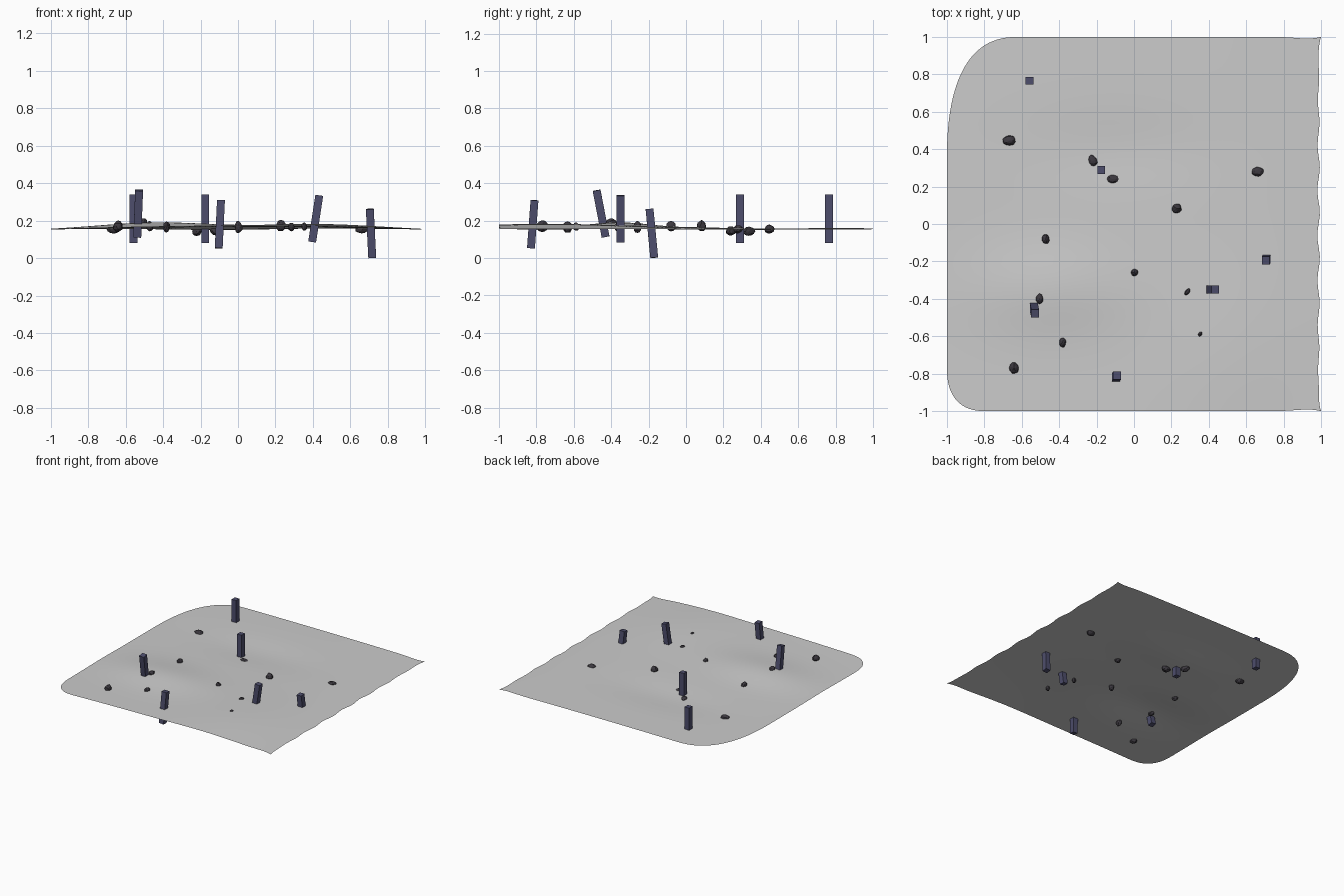
import bpy, bmesh, math, random
from mathutils import Vector, Matrix, noise

if "Cube" in bpy.data.objects:
    bpy.data.objects.remove(bpy.data.objects["Cube"])

random.seed(4)


def material(name, rgb):
    m = bpy.data.materials.new(name)
    m.diffuse_color = (*rgb, 1)
    m.use_nodes = True
    m.node_tree.nodes["Principled BSDF"].inputs["Base Color"].default_value = m.diffuse_color
    return m


GROUND = material("pale grey", (0.6, 0.6, 0.6))
POST = material("slate blue", (0.075, 0.075, 0.15))
ROCK = material("charcoal", (0.045, 0.04, 0.05))


def finish(bm, name, mat, smooth=False):
    mesh = bpy.data.meshes.new(name)
    bm.to_mesh(mesh)
    bm.free()
    mesh.materials.append(mat)
    for p in mesh.polygons:
        p.use_smooth = smooth
    ob = bpy.data.objects.new(name, mesh)
    bpy.context.collection.objects.link(ob)
    return ob


# gently rolling ground sheet
def bump(x, y, cx, cy, rx, ry):
    return math.exp(-((x - cx) / rx) ** 2 - ((y - cy) / ry) ** 2)


def height(x, y):
    z = 0.153 + 0.012 * (1 - x * x) * (1 - 0.5 * y)
    z += 0.026 * bump(x, y, -0.45, -0.35, 0.4, 0.22)
    z += 0.016 * bump(x, y, 0.45, -0.7, 0.4, 0.5)
    z -= 0.012 * bump(x, y, -0.1, 0.4, 0.45, 0.2)
    return z


def corner(t, width, n):
    t = max(0, min(1, t))
    return width * (1 - (1 - t ** n) ** (1 / n))


def left_edge(y):
    return -1 + corner((y - 0.3) / 0.7, 0.4, 2.6) + corner((-y - 0.75) / 0.25, 0.22, 2.6)


def right_edge(y):
    return 0.986 + 0.007 * math.sin(y * 26) * (1 - y * y) + 0.014 * abs(y) ** 30


bm = bmesh.new()
N = 72
rows = []
for j in range(N + 1):
    y = math.sin(math.pi / 2 * (2 * j / N - 1))
    l, r = left_edge(y), right_edge(y)
    row = []
    for i in range(N + 1):
        x = l + (r - l) * i / N
        dip = 0.012 * bump(x, 0, 0.96, 0, 0.12, 1) * (1 - (i / N) ** 40)
        row.append(bm.verts.new((x, y * (1 - dip), height(x, y))))
    rows.append(row)
for a, b in zip(rows, rows[1:]):
    for i in range(N):
        bm.faces.new((a[i], a[i + 1], b[i + 1], b[i]))
finish(bm, "ground", GROUND, True)

# square posts: bottom centre and top centre
posts = [
    ((-0.558, 0.765, 0.08), (-0.558, 0.765, 0.34)),
    ((-0.175, 0.288, 0.08), (-0.175, 0.288, 0.34)),
    ((0.717, -0.17, 0.002), (0.704, -0.195, 0.262)),
    ((0.396, -0.35, 0.086), (0.434, -0.35, 0.335)),
    ((-0.538, -0.43, 0.113), (-0.528, -0.478, 0.362)),
    ((-0.103, -0.829, 0.053), (-0.091, -0.81, 0.309)),
]
for k, (a, b) in enumerate(posts):
    a, b = Vector(a), Vector(b)
    d = b - a
    turn = Vector((0, 0, 1)).rotation_difference(d).to_matrix().to_4x4()
    bm = bmesh.new()
    bmesh.ops.create_cube(bm, size=1, matrix=Matrix.Translation((a + b) / 2) @ turn
                          @ Matrix.Diagonal((0.042, 0.042, d.length, 1)))
    finish(bm, f"post_{k + 1}", POST)

# scattered rocks: x, y, z, half sizes in x, y, z, turn
rocks = [
    (-0.665, 0.445, 0.155, .036, .026, .024, 0),
    (-0.22, 0.337, 0.143, .024, .034, .026, 25),
    (-0.115, 0.24, 0.145, .035, .027, .025, 0),
    (0.66, 0.278, 0.154, .034, .025, .022, 10),
    (0.228, 0.083, 0.172, .026, .024, .031, 0),
    (-0.472, -0.08, 0.17, .020, .026, .028, 0),
    (0.003, -0.26, 0.165, .022, .020, .032, 20),
    (0.285, -0.363, 0.166, .014, .022, .024, -35),
    (-0.504, -0.4, 0.19, .020, .028, .023, 0),
    (-0.382, -0.633, 0.166, .019, .026, .030, 0),
    (0.354, -0.587, 0.167, .014, .020, .022, -30),
    (-0.641, -0.77, 0.17, .026, .030, .030, 15),
]
for k, (x, y, z, sx, sy, sz, turn) in enumerate(rocks):
    bm = bmesh.new()
    bmesh.ops.create_icosphere(bm, subdivisions=2, radius=1)
    shift = Vector((k * 7.3, k * 2.1, 0))
    for v in bm.verts:
        v.co *= 1 + 0.22 * noise.noise(v.co * 1.3 + shift)
    bm.transform(Matrix.Translation((x, y, z)) @ Matrix.Rotation(math.radians(turn), 4, 'Z')
                 @ Matrix.Diagonal((sx, sy, sz, 1)))
    finish(bm, f"rock_{k + 1}", ROCK)
